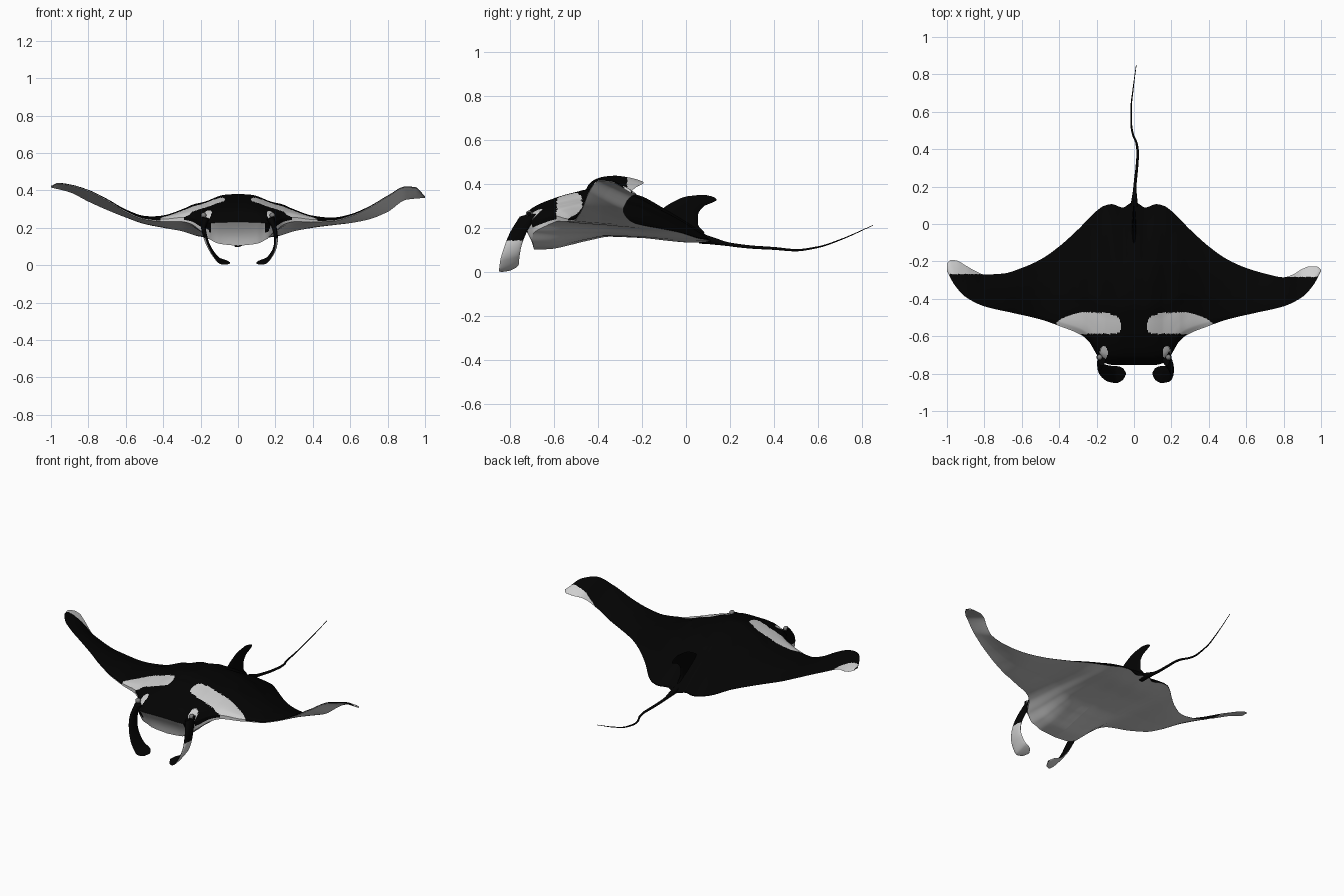
import bpy, bmesh, math
from mathutils import Vector

if "Cube" in bpy.data.objects:
    bpy.data.objects.remove(bpy.data.objects["Cube"])


def material(name, r):
    m = bpy.data.materials.new(name)
    m.diffuse_color = (r, r, r, 1)
    m.use_nodes = True
    m.node_tree.nodes["Principled BSDF"].inputs["Base Color"].default_value = m.diffuse_color
    return m


MATS = [material("black skin", 0.001), material("eye grey", 0.2), material("pale skin", 0.62)]
BLACK, GREY, PALE = 0, 1, 2


def curve(*pts):
    """Monotone cubic interpolation through (x, y) points."""
    xs, ys = [p[0] for p in pts], [p[1] for p in pts]
    n = len(xs)
    d = [(ys[i + 1] - ys[i]) / (xs[i + 1] - xs[i]) for i in range(n - 1)]
    m = [d[0]] + [2 * a * b / (a + b) if a * b > 0 else 0 for a, b in zip(d, d[1:])] + [d[-1]]

    def f(x):
        x = min(max(x, xs[0]), xs[-1])
        i = 0
        while i < n - 2 and x > xs[i + 1]:
            i += 1
        h = xs[i + 1] - xs[i]
        s = (x - xs[i]) / h
        return ((1 + 2 * s) * (1 - s) ** 2 * ys[i] + s * (1 - s) ** 2 * h * m[i]
                + s * s * (3 - 2 * s) * ys[i + 1] + s * s * (s - 1) * h * m[i + 1])
    return f


def loft(name, rings, rule=lambda i, j, c: BLACK, angle=50):
    """Skin closed rings into a capped, smooth shaded tube."""
    bm = bmesh.new()
    vs = [[bm.verts.new(p) for p in r] for r in rings]
    n = len(rings[0])
    for i in range(len(vs) - 1):
        for j in range(n):
            k = (j + 1) % n
            f = bm.faces.new((vs[i][j], vs[i][k], vs[i + 1][k], vs[i + 1][j]))
            f.material_index = rule(i, j, f.calc_center_median())
    for r in (vs[0], vs[-1]):
        bm.faces.new(r)
    bmesh.ops.recalc_face_normals(bm, faces=bm.faces)
    me = bpy.data.meshes.new(name)
    bm.to_mesh(me)
    bm.free()
    for m in MATS:
        me.materials.append(m)
    ob = bpy.data.objects.new(name, me)
    bpy.context.collection.objects.link(ob)
    finish(ob, angle)
    return ob


def finish(ob, angle=50):
    bpy.ops.object.select_all(action='DESELECT')
    ob.select_set(True)
    bpy.context.view_layer.objects.active = ob
    bpy.ops.object.shade_smooth_by_angle(angle=math.radians(angle))


# Plan outline and wing height, by distance from the centre line
front_y = curve((0, -.755), (.1, -.755), (.16, -.742), (.19, -.712), (.21, -.68), (.24, -.63), (.28, -.595),
                (.4, -.545), (.5, -.51), (.65, -.475), (.8, -.44), (.9, -.39), (.96, -.325), (1, -.25))
back_in = [(0, .125), (.03, .105), (.06, .088), (.12, .106), (.16, .097), (.2, .07), (.3, -.03), (.4, -.12),
           (.5, -.19), (.6, -.235), (.7, -.265)]
back_y = {1: curve(*back_in, (.8, -.285), (.85, -.27), (.9, -.24), (.94, -.227), (.98, -.228), (1, -.245)),
          -1: curve(*back_in, (.8, -.27), (.85, -.25), (.9, -.222), (.95, -.195), (.98, -.192), (1, -.21))}
zf_in = [(0, .2), (.15, .2), (.2, .215), (.25, .238), (.3, .244)]
front_z = {1: curve(*zf_in, (.4, .238), (.5, .24), (.6, .265), (.7, .31), (.8, .37), (.9, .42), (.95, .415), (1, .365)),
           -1: curve(*zf_in, (.4, .24), (.5, .25), (.6, .29), (.7, .35), (.8, .4), (.9, .43), (.96, .438), (1, .42))}
zb_in = [(0, .14), (.2, .153), (.3, .182), (.4, .2)]
back_z = {1: curve(*zb_in, (.5, .213), (.6, .225), (.7, .245), (.8, .285), (.9, .35), (1, .36)),
          -1: curve(*zb_in, (.5, .22), (.6, .255), (.7, .295), (.8, .34), (.9, .39), (1, .415))}

# Heights of back and belly above and below the chord line, and their fade to the wings
up = curve((0, .03), (.06, .094), (.17, .145), (.28, .18), (.39, .204), (.5, .202), (.62, .186), (.73, .142),
           (.84, .094), (.93, .047), (1, .004))
down = curve((0, .097), (.1, .085), (.2, .06), (.3, .033), (.43, .006), (.62, .002), (.84, .01), (1, .003))
up_fade = curve((0, 1), (.07, .97), (.2, .7), (.3, .38), (.4, .2), (.5, .12), (.7, .08), (1, .03))
down_fade = curve((0, 1), (.1, .88), (.15, .65), (.2, .32), (.3, .12), (.5, .06), (1, .04))
setback = curve((0, .065), (.12, .06), (.17, .035), (.22, 0), (1, 0))

N, LIP = 100, 7


def body_ring(x):
    s, a = (1 if x >= 0 else -1), abs(x)
    yf, yb, zf, zb = front_y(a), back_y[s](a), front_z[s](a), back_z[s](a)
    ts = [(k / N) ** 1.35 for k in range(N + 1)]
    top = [Vector((x, yf + (yb - yf) * t, zf + (zb - zf) * t + up(t) * up_fade(a))) for t in ts]
    yl = yf + setback(a)
    thin = .006 * min(1, (1 - a) * 8)
    low = [Vector((x, yl + (yb - yl) * t, zf + (zb - zf) * t - down(t) * down_fade(a)
                   - thin * math.sin(math.pi * t))) for t in ts]
    hollow = .012 * math.sqrt(max(0, 1 - (a / .15) ** 2))
    lip = []
    for k in range(1, LIP):
        p = top[0].lerp(low[0], k / LIP)
        p.y += hollow * math.sin(math.pi * k / LIP)
        lip.append(p)
    return top[::-1] + lip + low


patch_back = curve((.068, -.55), (.075, -.515), (.09, -.495), (.12, -.483), (.2, -.473), (.27, -.472),
                   (.36, -.495), (.42, -.53), (.44, -.555))
patch_front = curve((.068, -.552), (.075, -.575), (.1, -.587), (.25, -.587), (.26, -.7))


def body_rule(i, j, c):
    a = abs(c.x)
    if N <= j < N + LIP and a < .145:
        return PALE                                   # mouth
    if j >= N + LIP - 3 and j < 2 * N + LIP:
        return PALE                                   # belly
    if .068 < a < (.44 if c.x > 0 else .415) and max(-.59, patch_front(a)) < c.y < patch_back(a):
        return PALE                                   # shoulder patch
    if ((a - (.174 if c.x > 0 else .162)) / .021) ** 2 + ((c.y + .688) / .036) ** 2 < 1:
        return PALE                                   # spot by the eye
    if a > .81 and c.y > (-.283 if c.x > 0 else -.268):
        return PALE                                   # wing tip
    return BLACK


COLS = 400
loft("body_and_wings", [body_ring(-1 + 2 * i / COLS) for i in range(COLS + 1)], body_rule)

# Head fins: ribbons that hang forward and curl inward
fx = curve((0, .172), (1, .184), (2, .168), (3, .135), (4, .095), (5, .06), (5.4, .044))
fy = curve((0, -.71), (1, -.752), (2, -.783), (3, -.8), (4, -.805), (5, -.802), (5.4, -.8))
fz = curve((0, .255), (1, .2), (2, .13), (3, .065), (4, .022), (5, .014), (5.4, .012))
fw = curve((0, .048), (1, .04), (2, .04), (3, .044), (4, .045), (5, .032), (5.4, .006))
ft = curve((0, .022), (1, .013), (3, .008), (5.4, .004))
tilt = curve((0, .1), (2, .15), (4, .32), (5.4, .32))
spread = curve((0, 0), (1, .01), (2, .035), (3, .05), (5.4, .055))
M = 20


def fin_rule(i, j, c):
    return PALE if j < M // 2 and c.z < .145 else BLACK


for side, label in ((-1, "left"), (1, "right")):
    def pos(v):
        v = min(max(v, 0), 5.4)
        return Vector((side * fx(v) + (spread(v) if side > 0 else 0), fy(v), fz(v)))

    rings = []
    for k in range(91):
        u = 5.4 * k / 90
        t = pos(u + .05) - pos(u - .05)
        out = Vector((-t.z * side, 0, t.x * side)).normalized()   # away from the body
        wide = Vector((0, 1, tilt(u)))
        rings.append([pos(u) + wide * fw(u) * math.cos(q) + out * ft(u) * math.sin(q)
                      for q in [2 * math.pi * j / M for j in range(M)]])
    loft(label + "_head_fin", rings, fin_rule)

    # Eye with a dark pupil
    for name, r, x, mat in (("eye", .015, .184, GREY), ("pupil", .0115, .1895, BLACK)):
        bpy.ops.mesh.primitive_uv_sphere_add(segments=20, ring_count=12, radius=r, location=(side * x, -.713, .266))
        ob = bpy.context.object
        ob.name = label + "_" + name
        ob.data.materials.append(MATS[mat])
        finish(ob)

# Dorsal fin: lens sections swept back to a hooked tip
lead = curve((.18, -.16), (.26, -.14), (.3, -.092), (.33, -.04), (.345, .0), (.352, .06))
trail = curve((.18, .085), (.22, .055), (.26, .055), (.3, .08), (.32, .125), (.33, .14), (.342, .128), (.352, .09))
rings = []
for k in range(29):
    z = .18 + .172 * k / 28
    a, b = lead(z), trail(z)
    th = .014 * (1 - k / 30) + .002
    rings.append([((th * math.sin(q)), (a + b) / 2 - (b - a) / 2 * math.cos(q), z)
                  for q in [2 * math.pi * j / 20 for j in range(20)]])
loft("dorsal_fin", rings)

# Tail: a thin whip with a gentle bend
tx = curve((.06, 0), (.2, .005), (.3, .015), (.38, .02), (.43, .014), (.48, -.006), (.54, -.015), (.62, -.015),
           (.72, -.005), (.85, .012))
tz = curve((.06, .155), (.11, .146), (.2, .127), (.3, .115), (.4, .109), (.5, .101), (.6, .115), (.7, .148), (.85, .214))
tr = curve((.06, .024), (.12, .017), (.2, .0085), (.4, .0065), (.6, .004), (.85, .0015))
rings = []
for k in range(81):
    y = .06 + .79 * k / 80
    rings.append([(tx(y) + tr(y) * math.cos(q), y, tz(y) + tr(y) * math.sin(q))
                  for q in [2 * math.pi * j / 12 for j in range(12)]])
loft("tail", rings)
